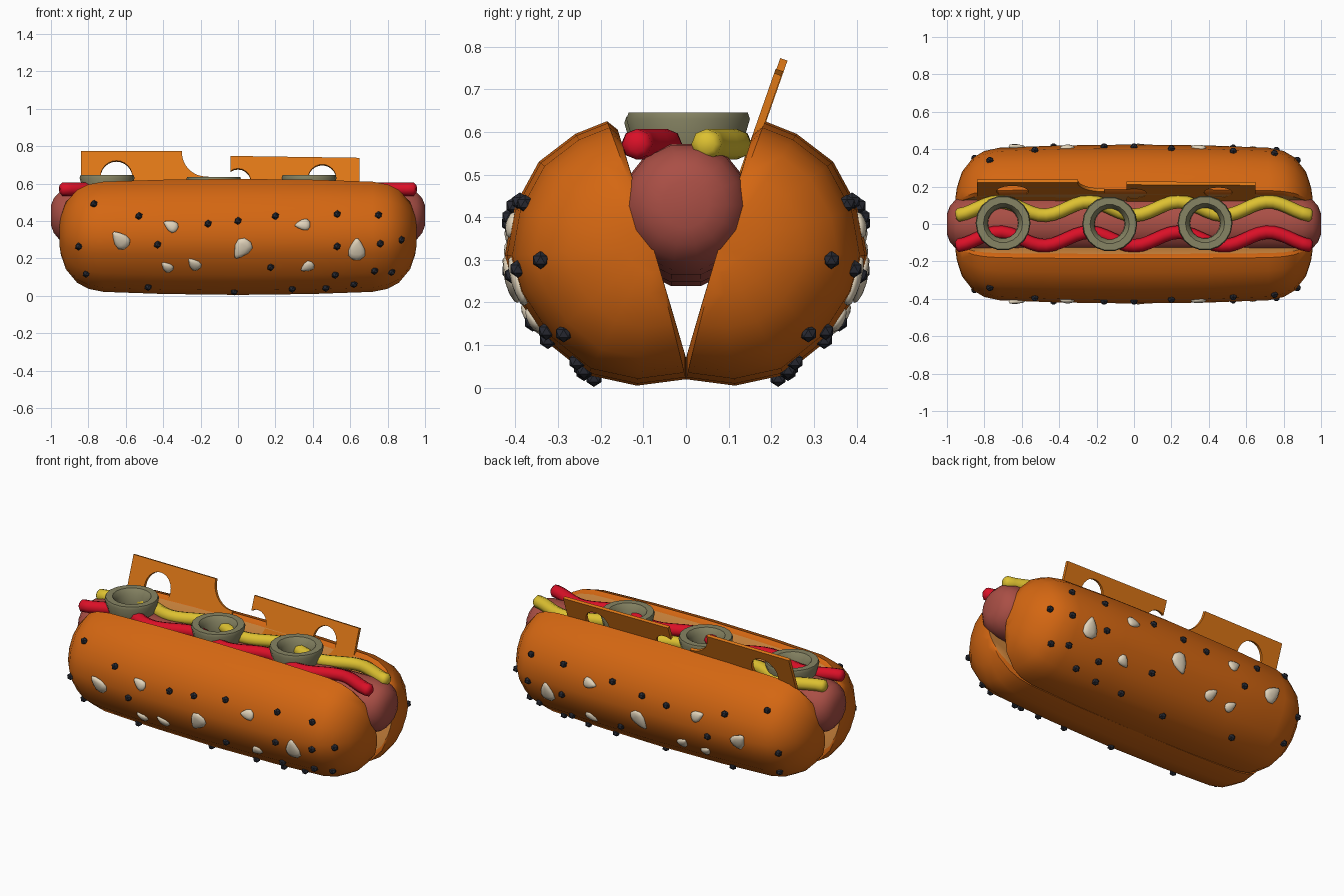
import bpy, bmesh, math
from mathutils import Vector, Matrix
from mathutils.bvhtree import BVHTree

if "Cube" in bpy.data.objects:
    bpy.data.objects.remove(bpy.data.objects["Cube"])

def material(name, rgb):
    m = bpy.data.materials.new(name)
    m.diffuse_color = (*rgb, 1)
    m.use_nodes = True
    m.node_tree.nodes["Principled BSDF"].inputs["Base Color"].default_value = m.diffuse_color
    return m

CRUST = material("crust", (0.66, 0.135, 0.006))
CRUMB = material("crumb", (0.60, 0.23, 0.045))
MEAT = material("sausage red", (0.40, 0.078, 0.06))
RED = material("ketchup red", (0.70, 0.005, 0.02))
YELLOW = material("mustard yellow", (0.72, 0.53, 0.03))
GREEN = material("pickle green", (0.24, 0.23, 0.125))
ORANGE = material("cheese orange", (0.73, 0.185, 0.008))
BLACK = material("dark seed", (0.022, 0.024, 0.034))
CREAM = material("pale seed", (0.76, 0.66, 0.50))

def smooth(obj, angle):
    bpy.ops.object.select_all(action='DESELECT')
    obj.select_set(True)
    bpy.context.view_layer.objects.active = obj
    bpy.ops.object.shade_smooth_by_angle(angle=math.radians(angle))

def finish(name, bm, mats, angle=None):
    me = bpy.data.meshes.new(name)
    bm.to_mesh(me)
    bm.free()
    obj = bpy.data.objects.new(name, me)
    bpy.context.collection.objects.link(obj)
    for m in mats:
        me.materials.append(m)
    if angle:
        smooth(obj, angle)
    return obj

def loft(rings, closed=False):
    """Skin a list of equal-length point rings, capping both ends."""
    bm = bmesh.new()
    vs = [[bm.verts.new(p) for p in r] for r in rings]
    n = len(vs[0])
    pairs = list(zip(vs, vs[1:])) + ([(vs[-1], vs[0])] if closed else [])
    for a, b in pairs:
        for i in range(n):
            bm.faces.new((a[i], a[(i + 1) % n], b[(i + 1) % n], b[i]))
    if not closed:
        bm.faces.new(vs[0])
        bm.faces.new(vs[-1])
    bmesh.ops.recalc_face_normals(bm, faces=bm.faces)
    return bm

def mirror_y(obj):
    mod = obj.modifiers.new("other_half", 'MIRROR')
    mod.use_axis = (False, True, False)
    mod.use_mirror_merge = False

# Bun half: cross-section shrinks towards a point on its inner face at the ends
section = [(0, .07), (0, .02), (.115, .005), (.23, .03), (.33, .11), (.40, .22),
           (.425, .31), (.405, .42), (.345, .53), (.26, .595), (.185, .625),
           (.16, .605), (.115, .46), (.077, .33), (.035, .19)]
half = [(.955, .18), (.947, .34), (.92, .58), (.86, .80), (.80, .90), (.72, .95), (.40, .985)]
stations = [(-x, s) for x, s in half] + [(0, 1)] + half[::-1]
py, pz = .077, .33
bm = loft([[(x, -(py + s * (y - py)), pz + s * (z - pz)) for y, z in section]
           for x, s in stations])
for f in bm.faces:
    if f.normal.y > 0.9 and f.normal.z > 0.15:
        f.material_index = 1
tree = BVHTree.FromBMesh(bm)
bun = finish("bun_halves", bm, [CRUST, CRUMB], 35)
mirror_y(bun)

def on_bun(x, z):
    hit, normal, _, _ = tree.ray_cast(Vector((x, -2, z)), Vector((0, 1, 0)))
    return hit, normal

# Round dark seeds
bm = bmesh.new()
for x, z in [(-.77, .49), (-.53, .425), (-.43, .275), (-.85, .265), (-.81, .12), (-.48, .05),
             (-.16, .385), (0, .40), (.2, .425), (.53, .435), (.75, .43), (.87, .30),
             (.76, .28), (.53, .265), (.175, .155), (.52, .115), (.73, .135), (.82, .13),
             (.62, .065), (.47, .045), (.29, .04), (-.02, .027)]:
    p, n = on_bun(x, z)
    if p:
        bmesh.ops.create_icosphere(bm, subdivisions=1, radius=.021,
                                   matrix=Matrix.Translation(p + n * .004))
mirror_y(finish("dark_seeds", bm, [BLACK]))

# Teardrop pale seeds: x, z, direction of the tip in degrees, length
bm = bmesh.new()
for x, z, deg, length in [(-.63, .30, 130, .115), (-.36, .375, 150, .085), (-.38, .155, 130, .075),
                          (-.235, .17, 125, .085), (.02, .25, 238, .125), (.345, .38, 185, .085),
                          (.37, .155, 220, .08), (.635, .25, 90, .125)]:
    p, n = on_bun(x, z)
    a = math.radians(deg)
    tip = Vector((math.cos(a), 0, math.sin(a)))
    tip = (tip - n * tip.dot(n)).normalized()
    side = n.cross(tip)
    seed = bmesh.ops.create_icosphere(bm, subdivisions=2, radius=1)["verts"]
    for v in seed:
        t = v.co.x
        w = length * .34 * (1 - .55 * t)
        v.co = p + tip * t * length / 2 + side * v.co.y * w + n * v.co.z * .016
mirror_y(finish("pale_seeds", bm, [CREAM], 60))

# Sausage, bent slightly upwards at the ends
ends = [(1, .055), (.985, .095), (.955, .13), (.90, .15), (.82, .157), (.5, .16)]
rings = []
for x, r in [(-x, r) for x, r in ends] + [(0, .16)] + ends[::-1]:
    zc = .395 + .035 * x * x
    rings.append([(x, r * math.cos(k * math.tau / 14), zc + r * math.sin(k * math.tau / 14))
                  for k in range(14)])
finish("sausage", loft(rings), [MEAT], 45)

# Wavy sauces
def sauce(name, y0, amp, mat):
    rings = []
    steps = 48
    k = math.tau / .48
    for i in range(-1, steps + 2):
        j = min(max(i, 0), steps)
        x = -.94 + 1.88 * j / steps
        y = y0 + amp * math.cos(k * (x - .24))
        side = Vector((amp * k * math.sin(k * (x - .24)), 1, 0)).normalized()
        r = .036
        if i != j:
            x += .014 * (i - j)
            r = .02
        rings.append([Vector((x, y, .571)) + side * r * math.cos(a) + Vector((0, 0, r * math.sin(a)))
                      for a in (q * math.tau / 8 for q in range(8))])
    finish(name, loft(rings), [mat], 60)

sauce("ketchup", -.08, .036, RED)
sauce("mustard", .083, .036, YELLOW)

# Pickle rings, turned from one profile
profile = [(.125, .555), (.147, .63), (.142, .645), (.105, .645), (.083, .615), (.08, .555)]
for i, (x, y, dz) in enumerate([(-.70, .005, 0), (-.13, 0, -.009), (.38, .005, 0)]):
    rings = [[(x + r * math.cos(a), y + r * math.sin(a), z + dz) for r, z in profile]
             for a in (q * math.tau / 18 for q in range(18))]
    finish(f"pickle_ring_{i + 1}", loft(rings, True), [GREEN], 40)

# Cheese slices: tilted flat outlines with round holes
tilt = math.atan(.35)

def arc(cx, cz, r, a0, a1, n=14):
    return [(cx + r * math.cos(math.radians(a0 + (a1 - a0) * i / n)),
             cz + r * math.sin(math.radians(a0 + (a1 - a0) * i / n))) for i in range(n + 1)]

def cheese(name, y, outline, hole):
    cu = bpy.data.curves.new(name, 'CURVE')
    cu.dimensions = '2D'
    cu.fill_mode = 'BOTH'
    cu.extrude = .009
    for pts in (outline, hole):
        sp = cu.splines.new('POLY')
        sp.points.add(len(pts) - 1)
        for p, (x, z) in zip(sp.points, pts):
            p.co = (x, (z - .6) / math.cos(tilt), 0, 1)
        sp.use_cyclic_u = True
    cu.materials.append(ORANGE)
    obj = bpy.data.objects.new(name, cu)
    bpy.context.collection.objects.link(obj)
    obj.location = (0, y, .6)
    obj.rotation_euler.x = math.pi / 2 - tilt
    bpy.ops.object.select_all(action='DESELECT')
    obj.select_set(True)
    bpy.context.view_layer.objects.active = obj
    bpy.ops.object.convert(target='MESH')
    smooth(bpy.context.object, 30)

cheese("cheese_slice_left", .17,
       [(-.84, .45), (-.16, .45)] + arc(-.17, .765, .13, 275, 180) + [(-.30, .77), (-.84, .77)],
       arc(-.65, .635, .085, 0, 345, 23))
cheese("cheese_slice_right", .168,
       [(.65, .45), (.65, .735), (-.04, .745)] + arc(0, .61, .068, 126, -126) + [(-.04, .45)],
       arc(.45, .625, .075, 0, 345, 23))
